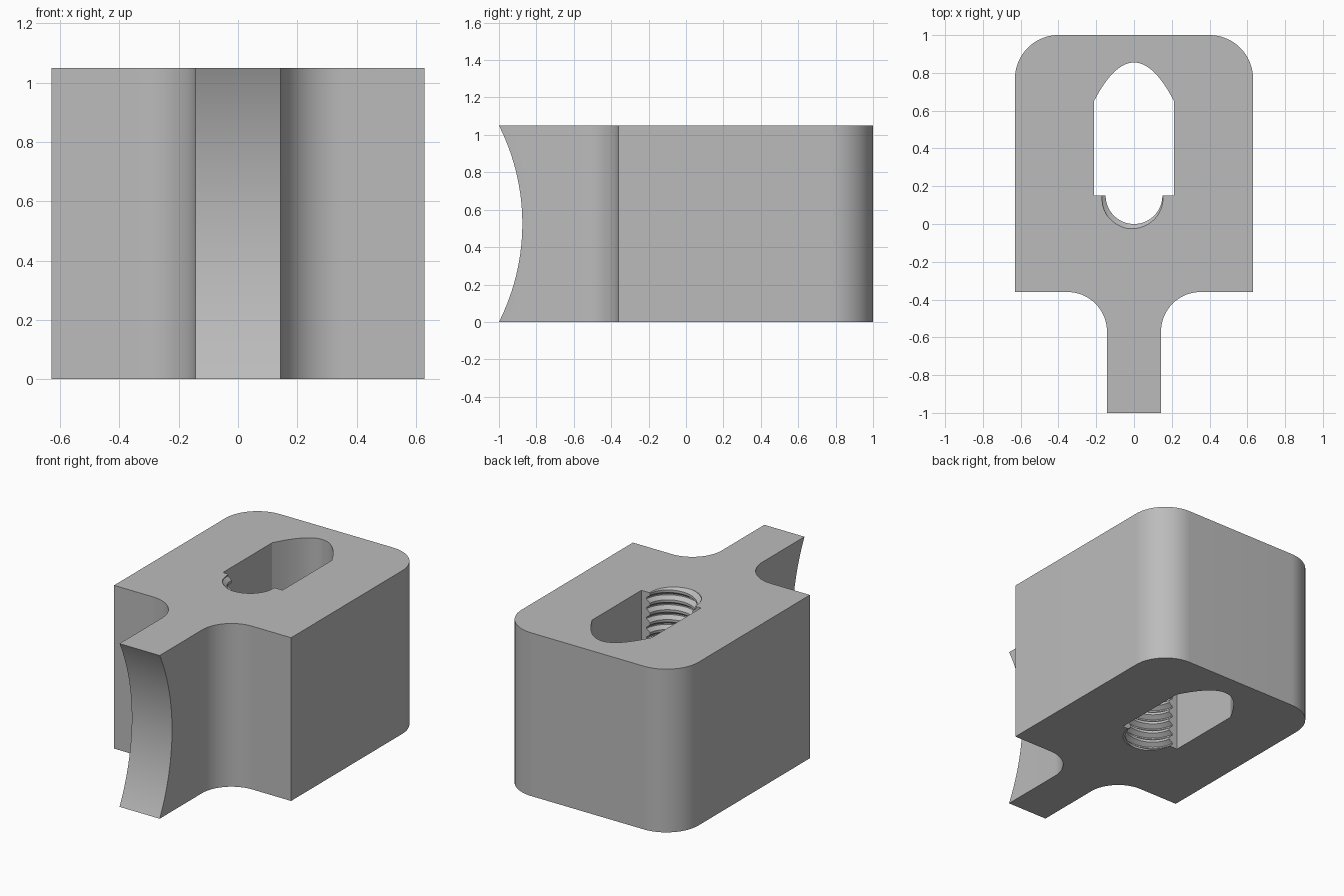
import bpy, bmesh
from math import sin, cos, pi, radians

cube = bpy.data.objects.get("Cube")
if cube:
    bpy.data.objects.remove(cube, do_unlink=True)

HEIGHT = 1.05
HALF_WIDTH = 0.63
NECK = 0.143
SHOULDER_Y = -0.36

grey = bpy.data.materials.new("plain_grey")
grey.use_nodes = True
colour = (0.5, 0.5, 0.5, 1)
grey.diffuse_color = colour
grey.node_tree.nodes["Principled BSDF"].inputs["Base Color"].default_value = colour


def finish(name, bm):
    bmesh.ops.recalc_face_normals(bm, faces=bm.faces)
    mesh = bpy.data.meshes.new(name)
    bm.to_mesh(mesh)
    bm.free()
    mesh.materials.append(grey)
    obj = bpy.data.objects.new(name, mesh)
    bpy.context.collection.objects.link(obj)
    return obj


def prism(name, outline, z0, z1):
    bm = bmesh.new()
    face = bm.faces.new([bm.verts.new((x, y, z0)) for x, y in outline])
    top = bmesh.ops.extrude_face_region(bm, geom=[face])["geom"]
    verts = [v for v in top if isinstance(v, bmesh.types.BMVert)]
    bmesh.ops.translate(bm, verts=verts, vec=(0, 0, z1 - z0))
    return finish(name, bm)


def arc(cx, cy, r, start, end, steps=20):
    angles = [radians(start + (end - start) * i / steps) for i in range(steps + 1)]
    return [(cx + r * cos(a), cy + r * sin(a)) for a in angles]


def mirrored(half):
    return half + [(-x, y) for x, y in reversed(half)]


# Block with rounded back corners and a filleted neck; the tip is trimmed below
fillet, corner = 0.21, 0.23
half = [(NECK, -1.1)]
half += arc(NECK + fillet, SHOULDER_Y - fillet, fillet, 180, 90)
half += [(HALF_WIDTH, SHOULDER_Y)]
half += arc(HALF_WIDTH - corner, 1 - corner, corner, 0, 90)
block = prism("clamp_block", mirrored(half), 0, HEIGHT)

# Slot with a parabolic back end
SLOT, LEDGE_Y, APEX_Y = 0.212, 0.15, 0.855
outline = [(SLOT, LEDGE_Y)]
for i in range(33):
    t = 1 - i / 16
    outline.append((SLOT * t, APEX_Y - 0.205 * t * t))
outline.append((-SLOT, LEDGE_Y))
slot = prism("slot_cutter", outline, -0.1, HEIGHT + 0.1)


# Half-round threaded bore, opening into the slot
def thread_cutter():
    pitch, minor, major, steps = 0.0635, 0.15, 0.177, 40
    profile = [(0, minor), (0.25, minor), (0.5625, major), (0.6875, major)]
    bm = bmesh.new()
    rows = []
    for turn in range(-3, 20):
        for offset, r in profile:
            z = (turn + offset) * pitch
            row = []
            for i in range(steps + 1):
                a = pi + pi * i / steps
                lift = pitch * (a / (2 * pi) - 0.75)
                row.append(bm.verts.new((r * cos(a), LEDGE_Y + r * sin(a), z + lift)))
            for x in (0.12, -0.12):
                row.append(bm.verts.new((x, LEDGE_Y + 0.15, z)))
            rows.append(row)
    n = len(rows[0])
    for low, high in zip(rows, rows[1:]):
        for i in range(n):
            j = (i + 1) % n
            bm.faces.new((low[i], low[j], high[j]))
            bm.faces.new((low[i], high[j], high[i]))
    for row in (rows[0], rows[-1]):
        hub = bm.verts.new((0, LEDGE_Y + 0.05, row[-1].co.z))
        for i in range(n):
            bm.faces.new((hub, row[i], row[(i + 1) % n]))
    return finish("thread_cutter", bm)


thread = thread_cutter()

# Concave tip, cut by a large cylinder lying across the neck
tip = prism("tip_cutter", arc(0, 0, 1.165, 0, 360, 180)[:-1], -0.3, 0.3)
tip.rotation_euler = (0, pi / 2, 0)
tip.location = (0, -2.04, HEIGHT / 2)

bpy.context.view_layer.update()
bpy.ops.object.select_all(action="DESELECT")
block.select_set(True)
bpy.context.view_layer.objects.active = block
for cutter in (tip, slot, thread):
    mod = block.modifiers.new(cutter.name, "BOOLEAN")
    mod.operation = "DIFFERENCE"
    mod.solver = "EXACT"
    mod.object = cutter
    bpy.ops.object.modifier_apply(modifier=mod.name)
    bpy.data.objects.remove(cutter, do_unlink=True)

bpy.ops.object.shade_smooth_by_angle(angle=radians(25))
